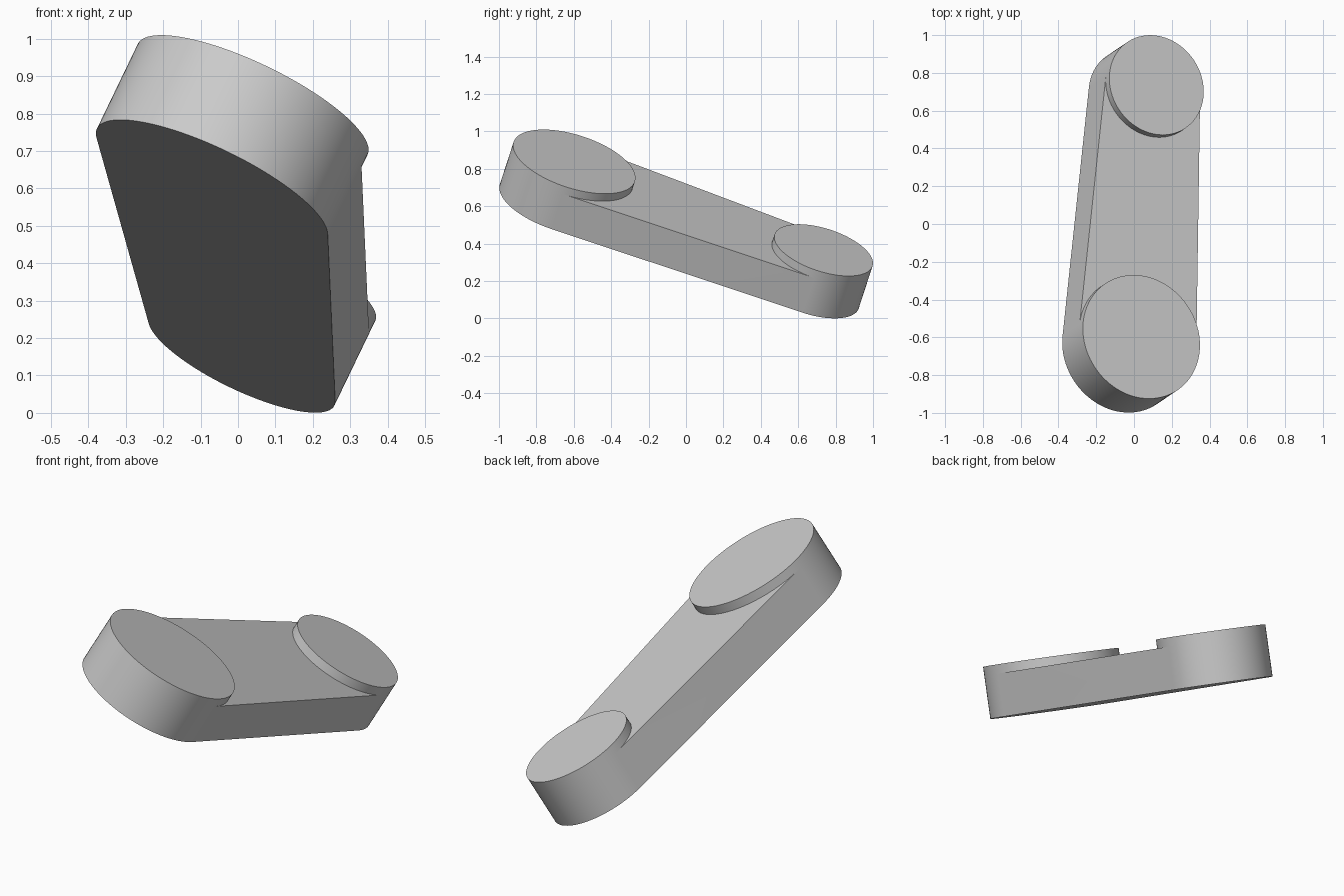
import bpy, bmesh
from math import acos, cos, sin, pi, radians
from mathutils import Matrix, Vector

cube = bpy.data.objects.get("Cube")
if cube:
    bpy.data.objects.remove(cube, do_unlink=True)

# Main dimensions: the arm lies along a tilted local x axis
BIG_R, SMALL_R = 0.341, 0.275
ARM_H, BOSS_H = 0.216, 0.262
BIG_BASE = Vector((-0.07, -0.671, 0.612))
SMALL_BASE = Vector((0.01, 0.662, 0.139))
span = (SMALL_BASE - BIG_BASE).length
tangent = acos((BIG_R - SMALL_R) / span)
STEPS = 48

along = (SMALL_BASE - BIG_BASE).normalized()
up = Vector((0.417, 0.284, 0.863))
up = (up - along * up.dot(along)).normalized()
side = up.cross(along)
frame = Matrix((along, side, up)).transposed().to_4x4()
frame.translation = BIG_BASE

bm = bmesh.new()


def arc(cx, r, a0, a1):
    """Points on an arc, both ends included."""
    angles = [a0 + (a1 - a0) * i / STEPS for i in range(STEPS + 1)]
    return [(cx + r * cos(a), r * sin(a)) for a in angles]


def lift(points, z):
    return [bm.verts.new((x, y, z)) for x, y in points]


def boss(cx, r, outer, inner):
    """Round end: full-height outer wall, short inner wall above the arm, flat cap."""
    out_pts, in_pts = arc(cx, r, *outer), arc(cx, r, *inner)
    low, top = lift(out_pts, 0), lift(out_pts, BOSS_H)
    mid = lift(in_pts, ARM_H)
    inner_top = [top[-1]] + lift(in_pts[1:-1], BOSS_H) + [top[0]]
    for i in range(STEPS):
        wall = [low[i], low[i + 1], top[i + 1], top[i]]
        if i == 0:
            wall.append(mid[-1])
        if i == STEPS - 1:
            wall.insert(2, mid[0])
        bm.faces.new(wall)
        bm.faces.new([mid[i], mid[i + 1], inner_top[i + 1], inner_top[i]])
    bm.faces.new(top + inner_top[1:-1])
    return low, mid


# Two round ends
front, back = (-tangent, tangent), (tangent, 2 * pi - tangent)
wrap = (2 * pi - tangent, 2 * pi + tangent)
big_low, big_mid = boss(0, BIG_R, back, wrap)
small_low, small_mid = boss(span, SMALL_R, front, back)

# Arm between them: underside, recessed top and two straight sides
bm.faces.new(big_low + small_low)
bm.faces.new(big_mid + small_mid)
bm.faces.new([big_low[-1], small_low[0], small_mid[-1], big_mid[0]])
bm.faces.new([small_low[-1], big_low[0], big_mid[-1], small_mid[0]])
bmesh.ops.recalc_face_normals(bm, faces=bm.faces)
bm.transform(frame)

mesh = bpy.data.meshes.new("link_arm")
bm.to_mesh(mesh)
bm.free()
arm = bpy.data.objects.new("link_arm", mesh)
bpy.context.collection.objects.link(arm)

# Plain grey finish
grey = bpy.data.materials.new("light grey")
grey.use_nodes = True
colour = (0.6, 0.6, 0.6, 1)
grey.diffuse_color = colour
grey.node_tree.nodes["Principled BSDF"].inputs["Base Color"].default_value = colour
mesh.materials.append(grey)

bpy.ops.object.select_all(action='DESELECT')
arm.select_set(True)
bpy.context.view_layer.objects.active = arm
bpy.ops.object.shade_smooth_by_angle(angle=radians(30))
